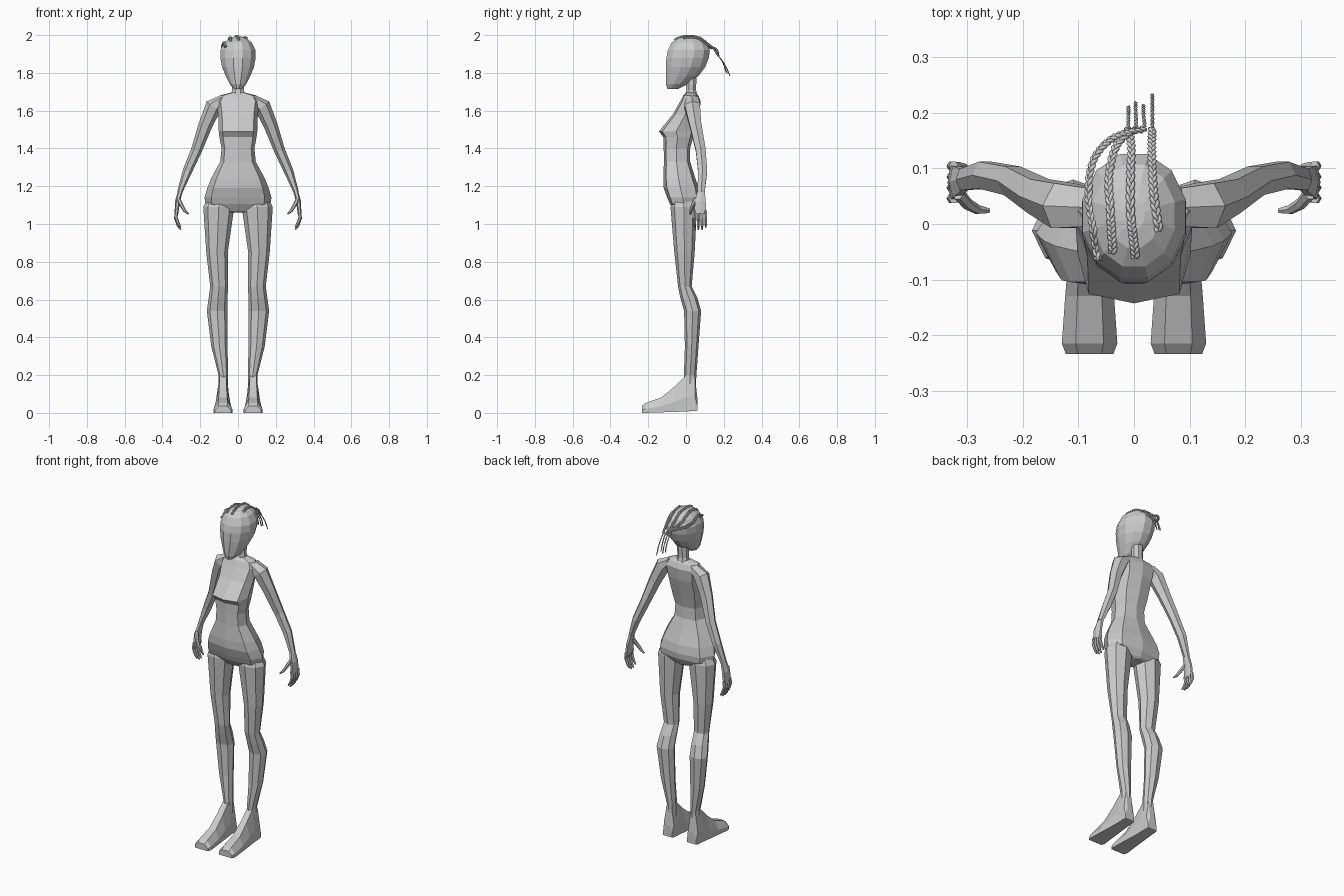
import bpy, bmesh, math
from mathutils import Vector
from mathutils.bvhtree import BVHTree

if "Cube" in bpy.data.objects:
    bpy.data.objects.remove(bpy.data.objects["Cube"])

clay = bpy.data.materials.new("light_grey")
clay.diffuse_color = (0.6, 0.6, 0.6, 1)
clay.use_nodes = True
clay.node_tree.nodes["Principled BSDF"].inputs["Base Color"].default_value = clay.diffuse_color

X, Y, Z = Vector((1, 0, 0)), Vector((0, 1, 0)), Vector((0, 0, 1))


def ngon(n, turn=0.0):
    return [(math.cos(math.tau * (i + turn) / n), math.sin(math.tau * (i + turn) / n)) for i in range(n)]


def loft(name, rings, section, axis=None, side=1):
    """Flat-faced skin through rings of (x, y, z, half width, half depth)."""
    bm = bmesh.new()
    cs = [Vector(r[:3]) for r in rings]
    loops = []
    for i, r in enumerate(rings):
        t = axis or (cs[min(i + 1, len(cs) - 1)] - cs[max(i - 1, 0)]).normalized()
        ref = Z if abs(t.y) > 0.9 else Y
        a = ref.cross(t).normalized()
        b = t.cross(a)
        loop = []
        for u, v in section:
            p = cs[i] + a * (u * r[3]) + b * (v * r[4])
            loop.append(bm.verts.new((p.x * side, p.y, p.z)))
        loops.append(loop)
    n = len(section)
    for l0, l1 in zip(loops, loops[1:]):
        for j in range(n):
            bm.faces.new((l0[j], l0[(j + 1) % n], l1[(j + 1) % n], l1[j]))
    bm.faces.new(loops[0])
    bm.faces.new(loops[-1])
    bmesh.ops.recalc_face_normals(bm, faces=bm.faces)
    me = bpy.data.meshes.new(name)
    bm.to_mesh(me)
    bm.free()
    me.materials.append(clay)
    ob = bpy.data.objects.new(name, me)
    bpy.context.collection.objects.link(ob)
    return ob


def level(rows):
    """Rows of (z, half width, y front, y back) to rings centred on x = 0."""
    return [(0, (f + b) / 2, z, w, (b - f) / 2) for z, w, f, b in rows]


# torso
torso_section = [(0, -1), (.8, -.82), (1, -.05), (.75, .8), (0, 1), (-.75, .8), (-1, -.05), (-.8, -.82)]
loft("torso", level([
    (1.06, .03, -.05, .045), (1.07, .07, -.065, .055), (1.105, .172, -.085, .07),
    (1.14, .177, -.10, .075), (1.19, .163, -.118, .068), (1.24, .143, -.12, .05),
    (1.33, .094, -.117, .022), (1.40, .087, -.118, .022), (1.46, .098, -.12, .038),
    (1.49, .102, -.143, .048), (1.58, .105, -.07, .07), (1.65, .115, -.03, .078),
    (1.68, .098, -.015, .065), (1.695, .04, .0, .05)]), torso_section, Z)

# neck and head
loft("neck", level([(1.67, .042, -.01, .065), (1.71, .034, 0, .055), (1.82, .034, -.005, .06)]), ngon(8, .5), Z)
head = loft("head", level([
    (1.716, .022, -.10, -.04), (1.74, .045, -.108, .01), (1.785, .068, -.11, .07),
    (1.83, .087, -.11, .105), (1.88, .097, -.108, .125), (1.92, .096, -.10, .13),
    (1.96, .076, -.08, .11), (1.983, .047, -.045, .078), (1.992, .02, -.01, .04)]), ngon(12, .5), Z)

# limbs, built for each side
foot_section = [(-1, -1), (1, -1), (1, -.2), (.5, 1), (-.5, 1), (-1, -.2)]
six, eight = ngon(6), ngon(8)
for s, tag in ((1, "left"), (-1, "right")):
    loft(tag + "_leg", [
        (.098, -.01, 1.14, .06, .055), (.102, -.012, 1.09, .082, .07), (.111, -.008, .85, .057, .054),
        (.1, -.006, .67, .047, .036), (.105, .015, .61, .05, .045), (.11, .035, .54, .055, .045),
        (.098, .03, .35, .043, .036), (.078, .022, .2, .025, .033), (.078, .02, .1, .027, .03)],
        eight, Z, s)
    loft(tag + "_foot", [
        (.08, y, (lo + hi) / 2, w, (hi - lo) / 2) for y, lo, hi, w in (
            (.06, .012, .08, .03), (.048, .01, .19, .033), (0, .008, .2, .034),
            (-.06, .005, .14, .038), (-.13, .003, .082, .044),
            (-.215, 0, .052, .05), (-.234, 0, .036, .043))], foot_section, -Y, s)
    loft(tag + "_arm", [
        (.08, .03, 1.665, .02, .04), (.128, .033, 1.625, .044, .047), (.172, .05, 1.525, .037, .036),
        (.22, .078, 1.39, .029, .03), (.268, .088, 1.28, .025, .028), (.308, .08, 1.17, .014, .022)],
        six, None, s)
    loft(tag + "_palm", [
        (.304, .08, 1.18, .013, .021), (.32, .076, 1.12, .013, .033), (.326, .075, 1.055, .010, .035)],
        six, None, s)
    for k in range(4):
        y = .046 + .0195 * k
        d = .012 if k in (0, 3) else 0
        loft("%s_finger_%d" % (tag, k + 1), [
            (.325, y, 1.07, .009, .009), (.329, y, 1.03 + d / 2, .009, .009),
            (.317, y, .992 + d, .008, .008), (.303, y, .97 + d, .004, .004)], six, None, s)
    loft(tag + "_thumb", [
        (.316, .055, 1.135, .010, .013), (.30, .036, 1.10, .010, .011),
        (.282, .026, 1.07, .008, .009), (.262, .024, 1.052, .004, .005)], six, None, s)

# braids: three woven strands laid over the scalp, then a thin hanging tail
tree = BVHTree.FromPolygons([v.co for v in head.data.vertices], [p.vertices for p in head.data.polygons])


def smooth_path(pts, steps):
    """Catmull-Rom curve through the points, sampled evenly."""
    pts = [2 * pts[0] - pts[1]] + pts + [2 * pts[-1] - pts[-2]]
    fine = []
    for a, b, c, d in zip(pts, pts[1:], pts[2:], pts[3:]):
        for i in range(40):
            t = i / 40
            fine.append(.5 * (2 * b + (c - a) * t + (2 * a - 5 * b + 4 * c - d) * t * t
                              + (3 * b - a - 3 * c + d) * t ** 3))
    out, left = [fine[0]], 0
    for p, q in zip(fine, fine[1:]):
        left += (q - p).length
        if left >= steps:
            out.append(q)
            left = 0
    return out


def braid(name, scalp, tail_x, tail_y):
    pts = [Vector(p) for p in scalp]
    end = Vector((tail_x, tail_y, 1.78 + (.235 - tail_y)))
    pts += [Vector((tail_x, .172, 1.89)), Vector((tail_x, .172, 1.89)).lerp(end, .5) + Vector((0, .004, .006)), end]
    path = smooth_path(pts, .002)
    for p in path:
        hit = tree.ray_cast(Vector((p.x, p.y, 3)), -Z)[0]
        if hit and p.y < .115:
            p.z = max(p.z, hit.z + .003)
    cu = bpy.data.curves.new(name, 'CURVE')
    cu.dimensions = '3D'
    cu.bevel_depth = .0036
    cu.bevel_resolution = 1
    cu.use_fill_caps = True
    n = len(path)
    for k in range(3):
        sp = cu.splines.new('POLY')
        sp.points.add(n - 1)
        for i, p in enumerate(path):
            t = (path[min(i + 2, n - 1)] - path[max(i - 2, 0)]).normalized()
            out = (p - Vector((0, .02, 1.86))).normalized()
            side = t.cross(out).normalized()
            up = side.cross(t)
            ph = i * .002 / .026 * math.tau + k * math.tau / 3
            size = .45 if p.z < 1.89 and p.y > .16 else 1
            q = p + side * (.0048 * size * math.sin(ph)) + up * (.0022 * size * math.sin(2 * ph))
            sp.points[i].co = (*q, 1)
            sp.points[i].radius = size
    cu.materials.append(clay)
    ob = bpy.data.objects.new(name, cu)
    bpy.context.collection.objects.link(ob)
    bpy.ops.object.select_all(action='DESELECT')
    bpy.context.view_layer.objects.active = ob
    ob.select_set(True)
    bpy.ops.object.convert(target='MESH')


braid("braid_outer", [(-.065, -.065, 1.94), (-.075, 0, 1.94), (-.082, .06, 1.94),
                      (-.073, .115, 1.935), (-.045, .15, 1.93), (-.01, .166, 1.915)], .017, .215)
braid("braid_second", [(-.038, -.052, 1.95), (-.043, .03, 1.96), (-.045, .09, 1.955),
                       (-.032, .14, 1.935), (-.01, .163, 1.915)], .003, .22)
braid("braid_third", [(.003, -.06, 1.95), (-.006, .02, 1.97), (-.006, .09, 1.965), (-.005, .14, 1.935)], -.01, .212)
braid("braid_fourth", [(.045, -.012, 1.95), (.036, .05, 1.96), (.033, .10, 1.955), (.032, .14, 1.935)], .033, .235)
